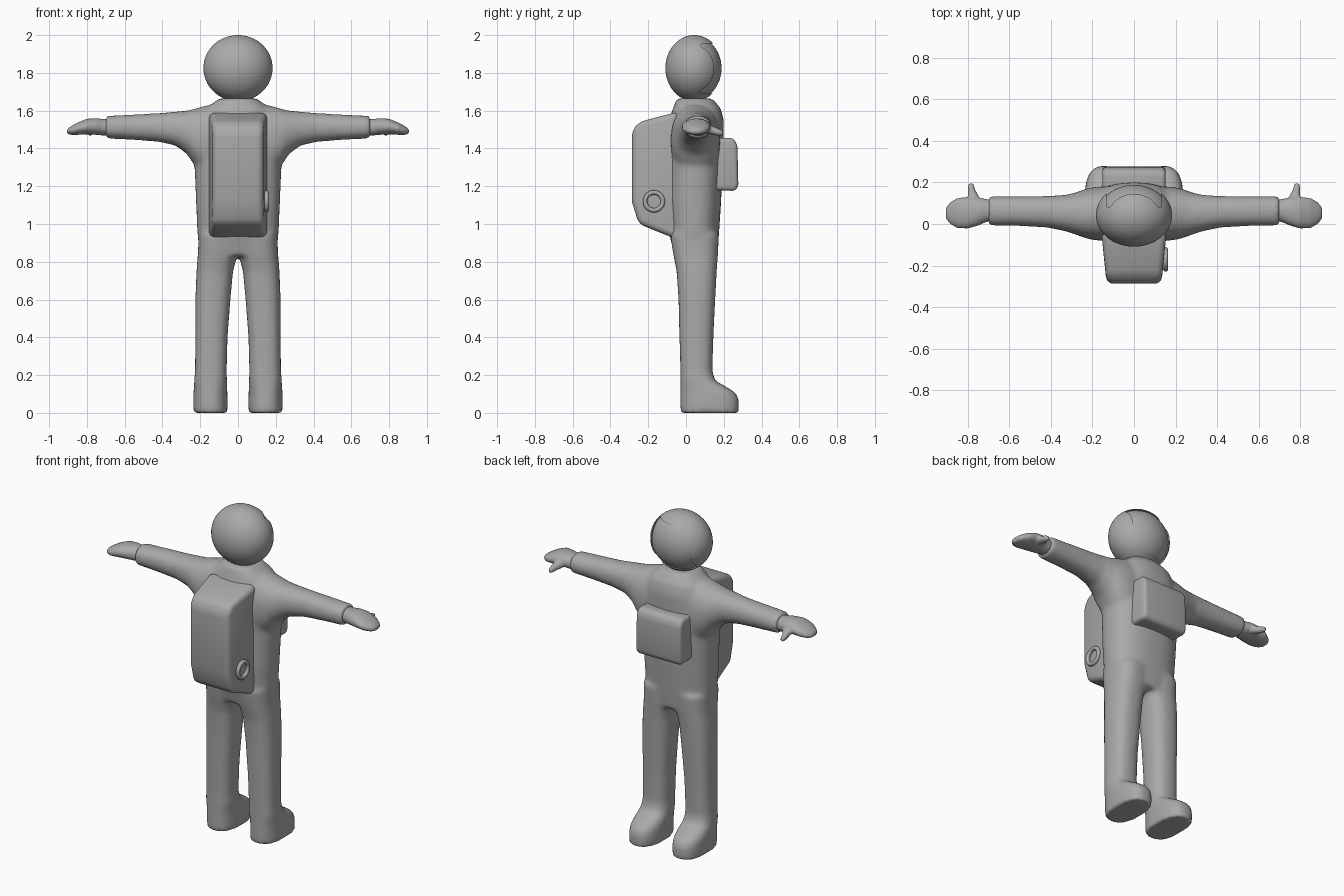
import bpy, bmesh, math
from mathutils import Vector

if "Cube" in bpy.data.objects:
    bpy.data.objects.remove(bpy.data.objects["Cube"])

suit = bpy.data.materials.new("suit_grey")
suit.use_nodes = True
GREY = (0.4, 0.4, 0.4, 1)
suit.diffuse_color = GREY
suit.node_tree.nodes["Principled BSDF"].inputs["Base Color"].default_value = GREY


def make(name, bm):
    bmesh.ops.recalc_face_normals(bm, faces=bm.faces)
    mesh = bpy.data.meshes.new(name)
    bm.to_mesh(mesh)
    bm.free()
    obj = bpy.data.objects.new(name, mesh)
    bpy.context.collection.objects.link(obj)
    mesh.materials.append(suit)
    return obj


def finish(obj, angle):
    """Bake the modifiers, then shade smooth below the given angle."""
    graph = bpy.context.evaluated_depsgraph_get()
    mesh = bpy.data.meshes.new_from_object(obj.evaluated_get(graph))
    obj.modifiers.clear()
    obj.data = mesh
    mesh.materials.clear()
    mesh.materials.append(suit)
    bpy.ops.object.select_all(action="DESELECT")
    obj.select_set(True)
    bpy.context.view_layer.objects.active = obj
    bpy.ops.object.shade_smooth_by_angle(angle=math.radians(angle))
    return obj


def loft(bm, axis, sections, power=2.4, side=1, sides=32):
    """Closed tube; a section is (along, low u, high u, low v, high v)."""
    rings = []
    for along, u0, u1, v0, v1 in sections:
        ring = []
        for i in range(sides):
            a = math.tau * i / sides
            c, s = math.cos(a), math.sin(a)
            u = (u0 + u1) / 2 + (u1 - u0) / 2 * math.copysign(abs(c) ** (2 / power), c)
            v = (v0 + v1) / 2 + (v1 - v0) / 2 * math.copysign(abs(s) ** (2 / power), s)
            x, y, z = {"x": (along, u, v), "y": (u, along, v), "z": (u, v, along)}[axis]
            ring.append(bm.verts.new((x * side, y, z)))
        rings.append(ring)
    faces = [bm.faces.new(rings[0]), bm.faces.new(rings[-1])]
    for a, b in zip(rings, rings[1:]):
        for i in range(sides):
            j = (i + 1) % sides
            faces.append(bm.faces.new((a[i], a[j], b[j], b[i])))


def blend(obj, voxel, rounds):
    """Fuse overlapping lofts into one soft skin."""
    remesh = obj.modifiers.new("fuse", "REMESH")
    remesh.mode = "VOXEL"
    remesh.voxel_size = voxel
    soft = obj.modifiers.new("soften", "SMOOTH")
    soft.factor = 0.5
    soft.iterations = rounds
    return finish(obj, 60)


def ellipsoid(name, centre, radii):
    bm = bmesh.new()
    bmesh.ops.create_uvsphere(bm, u_segments=64, v_segments=40, radius=1)
    for v in bm.verts:
        v.co = Vector(centre) + Vector(a * b for a, b in zip(v.co, radii))
    return make(name, bm)


def bevel(obj, width, segments=4):
    mod = obj.modifiers.new("round", "BEVEL")
    mod.width = width
    mod.segments = segments
    mod.limit_method = "ANGLE"
    mod.angle_limit = math.radians(25)


def prism(name, profile, half_width):
    """Side outline in (y, z), widened to half_width(y) either way."""
    bm = bmesh.new()
    ends = [[bm.verts.new((s * half_width(y), y, z)) for y, z in profile] for s in (-1, 1)]
    for end in ends:
        bm.faces.new(end)
    for i in range(len(profile)):
        j = (i + 1) % len(profile)
        bm.faces.new((ends[0][i], ends[0][j], ends[1][j], ends[1][i]))
    return make(name, bm)


# Suit: torso, arms, and legs with boots
TORSO = [(0.83, -0.20, 0.20, -0.06, 0.165), (0.95, -0.215, 0.215, -0.09, 0.175),
         (1.1, -0.222, 0.222, -0.1, 0.185), (1.3, -0.23, 0.23, -0.1, 0.195),
         (1.45, -0.23, 0.23, -0.1, 0.2), (1.55, -0.2, 0.2, -0.09, 0.2),
         (1.61, -0.17, 0.17, -0.07, 0.185), (1.665, -0.1, 0.1, -0.05, 0.14)]
ARM = [(0.1, -0.08, 0.18, 1.25, 1.64), (0.18, -0.08, 0.18, 1.26, 1.625),
       (0.23, -0.07, 0.17, 1.31, 1.61), (0.27, -0.055, 0.155, 1.37, 1.6),
       (0.33, -0.035, 0.14, 1.415, 1.595), (0.42, -0.017, 0.135, 1.435, 1.587),
       (0.55, -0.01, 0.133, 1.445, 1.58), (0.7, -0.008, 0.133, 1.453, 1.572)]
LEG = [(0, 0.055, 0.237, -0.03, 0.28), (0.07, 0.055, 0.237, -0.03, 0.28),
       (0.105, 0.056, 0.236, -0.03, 0.265), (0.135, 0.057, 0.234, -0.03, 0.22),
       (0.17, 0.058, 0.232, -0.03, 0.155), (0.22, 0.06, 0.228, -0.03, 0.14),
       (0.4, 0.055, 0.226, -0.035, 0.145), (0.6, 0.04, 0.226, -0.04, 0.155),
       (0.75, 0.026, 0.22, -0.05, 0.163), (0.85, 0.0, 0.212, -0.07, 0.17),
       (0.95, 0.0, 0.21, -0.085, 0.175)]
bm = bmesh.new()
loft(bm, "z", TORSO)
for side in (1, -1):
    loft(bm, "x", ARM, 2.2, side)
    loft(bm, "z", LEG, 2.5, side)
blend(make("suit_body", bm), 0.012, 12)

# Gloves with thumbs
PALM = [(0.66, 0.015, 0.115, 1.465, 1.56), (0.71, 0.01, 0.12, 1.468, 1.555),
        (0.75, -0.008, 0.128, 1.472, 1.56), (0.8, -0.022, 0.13, 1.475, 1.557),
        (0.85, -0.02, 0.125, 1.472, 1.537), (0.885, 0.0, 0.105, 1.472, 1.517),
        (0.905, 0.025, 0.08, 1.478, 1.502)]
THUMB = [(0.08, 0.725, 0.795, 1.485, 1.54), (0.13, 0.745, 0.8, 1.475, 1.525),
         (0.165, 0.764, 0.8, 1.468, 1.508), (0.195, 0.772, 0.797, 1.468, 1.495)]
for name, side in (("left_glove", 1), ("right_glove", -1)):
    bm = bmesh.new()
    loft(bm, "x", PALM, 2.1, side)
    loft(bm, "y", THUMB, 2, side)
    blend(make(name, bm), 0.006, 6)

# Helmet with a recessed visor
helmet = ellipsoid("helmet", (0, 0.043, 1.825), (0.183, 0.152, 0.175))
cutter = prism("visor_cutter", [(0.06, 1.69), (0.3, 1.69), (0.3, 1.955), (0.06, 1.955)],
               lambda y: 0.132)
bevel(cutter, 0.025)
cutter.hide_render = True
cutter.hide_viewport = True
cut = helmet.modifiers.new("visor_opening", "BOOLEAN")
cut.operation = "DIFFERENCE"
cut.solver = "EXACT"
cut.object = cutter
finish(helmet, 35)
bpy.data.objects.remove(cutter)
finish(ellipsoid("visor", (0, 0.043, 1.825), (0.176, 0.145, 0.168)), 35)

# Backpack, narrower at the back, with a ring on its left side
pack = prism("backpack", [(-0.04, 1.595), (-0.25, 1.54), (-0.287, 1.49), (-0.287, 1.12),
                          (-0.25, 1.0), (-0.04, 0.915)],
             lambda y: 0.157 if y > -0.1 else 0.157 + 0.14 * (y + 0.1))
bevel(pack, 0.032)
finish(pack, 40)
bpy.ops.mesh.primitive_torus_add(location=(0.152, -0.17, 1.12), rotation=(0, math.pi / 2, 0),
                                 major_radius=0.047, minor_radius=0.012,
                                 major_segments=40, minor_segments=12)
ring = bpy.context.object
ring.name = "backpack_ring"
ring.data.materials.append(suit)
finish(ring, 60)

# Chest box
chest = prism("chest_box", [(0.12, 1.18), (0.265, 1.175), (0.277, 1.21), (0.272, 1.42),
                            (0.25, 1.455), (0.12, 1.455)], lambda y: 0.152)
bevel(chest, 0.032)
finish(chest, 40)
